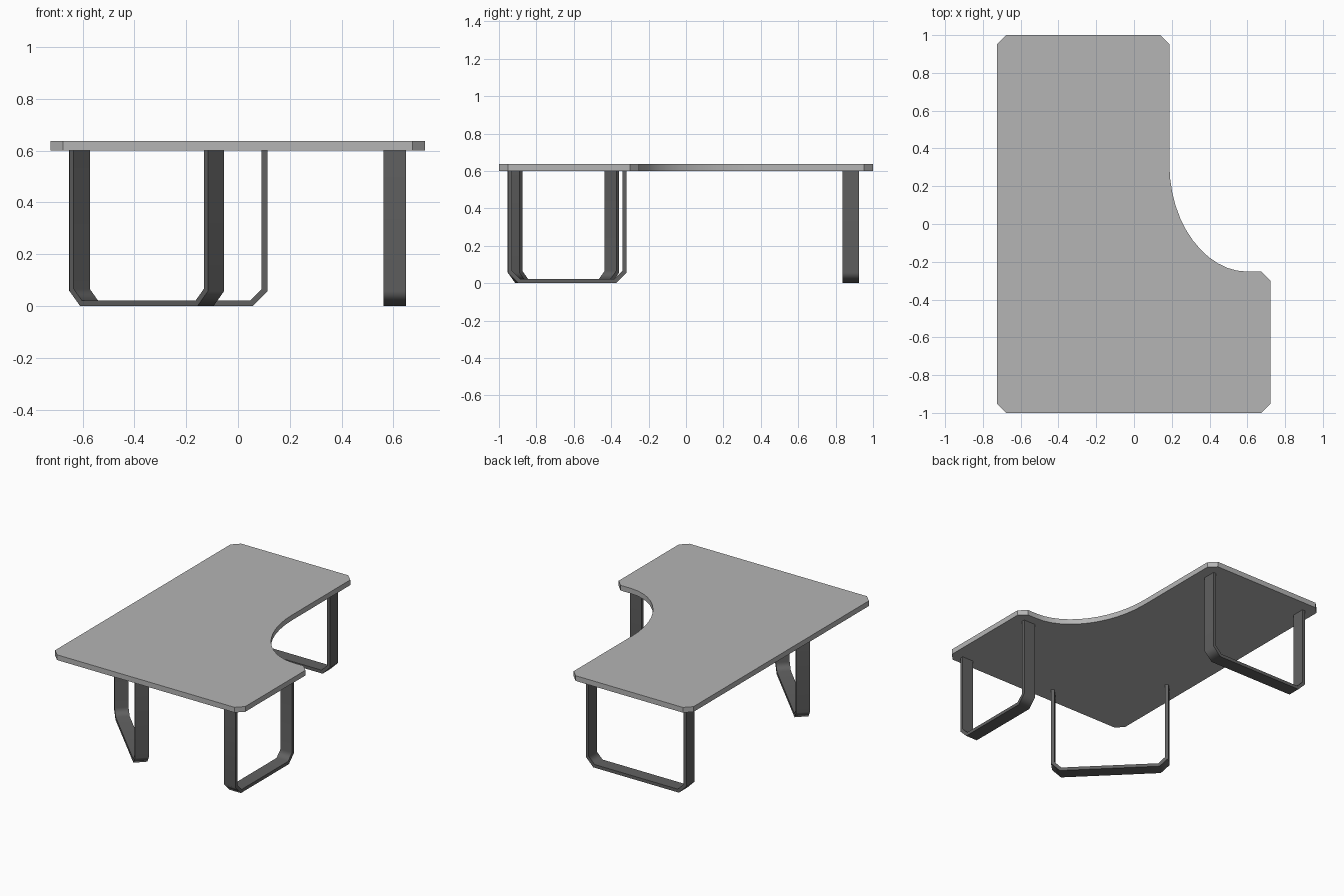
import bpy, bmesh, math
from mathutils import Matrix, Vector

if "Cube" in bpy.data.objects:
    bpy.data.objects.remove(bpy.data.objects["Cube"])


def material(name, rgb):
    m = bpy.data.materials.new(name)
    m.diffuse_color = (*rgb, 1)
    m.use_nodes = True
    m.node_tree.nodes["Principled BSDF"].inputs["Base Color"].default_value = m.diffuse_color
    return m


TOP = material("light grey", (0.46, 0.46, 0.46))
LEG = material("dark grey", (0.12, 0.12, 0.12))


def prism(name, points, vector, mat, matrix=Matrix()):
    """Extrude a flat outline along a vector."""
    bm = bmesh.new()
    face = bm.faces.new([bm.verts.new(p) for p in points])
    ext = bmesh.ops.extrude_face_region(bm, geom=[face], use_keep_orig=True)
    moved = [v for v in ext["geom"] if isinstance(v, bmesh.types.BMVert)]
    bmesh.ops.translate(bm, verts=moved, vec=vector)
    bmesh.ops.recalc_face_normals(bm, faces=bm.faces)
    bm.transform(matrix)
    mesh = bpy.data.meshes.new(name)
    bm.to_mesh(mesh)
    bm.free()
    mesh.materials.append(mat)
    ob = bpy.data.objects.new(name, mesh)
    bpy.context.collection.objects.link(ob)
    bpy.ops.object.select_all(action='DESELECT')
    ob.select_set(True)
    bpy.context.view_layer.objects.active = ob
    bpy.ops.object.shade_smooth_by_angle(angle=math.radians(50 if mat == LEG else 30))
    wn = ob.modifiers.new("weighted normals", 'WEIGHTED_NORMAL')
    wn.keep_sharp = True
    return ob


# Desktop: L-shaped outline with cut corners and a curved inside corner
H, T, C = 0.60, 0.036, 0.048
X0, X1, XA, YA = -0.724, 0.722, 0.187, -0.252
a, b, c, d = (Vector(p) for p in ((XA, 0.32), (XA, 0.0), (0.38, YA), (0.60, YA)))
N = 12
curve = []
for i in range(N + 1):
    t = 1 - i / N
    s = 1 - t
    curve.append(tuple(a * s**3 + b * 3 * s * s * t + c * 3 * s * t * t + d * t**3))
outline = [(X0 + C, -1), (X1 - C, -1), (X1, -1 + C), (X1, YA - C), (X1 - C, YA)]
outline += curve
outline += [(XA, 1 - C), (XA - C, 1), (X0 + C, 1), (X0, 1 - C), (X0, -1 + C)]
prism("desktop", [(x, y, H) for x, y in outline], (0, 0, T), TOP)


# Legs: U-shaped flat-bar frames with cut lower corners
def u_leg(name, center, length, angle, width=0.088, t=0.022, c=0.057):
    def half(inset, cut):
        h = length / 2 - inset
        return [(h, H), (h, inset + cut), (h - cut, inset)]
    outer = half(0, c)
    inner = half(t, c - t * (2 - math.sqrt(2)))

    def whole(pts):
        return pts + [(-u, z) for u, z in reversed(pts)]
    loop = whole(outer) + whole(inner)[::-1]
    m = Matrix.Translation((*center, 0)) @ Matrix.Rotation(math.radians(angle), 4, 'Z')
    prism(name, [(u, -width / 2, z) for u, z in loop], (0, width, 0), LEG, m)


u_leg("back_leg", (-0.269, 0.882), 0.765, 0)
u_leg("right_leg", (0.605, -0.635), 0.635, 90)
u_leg("corner_leg", (-0.352, -0.655), 0.755, -45)
